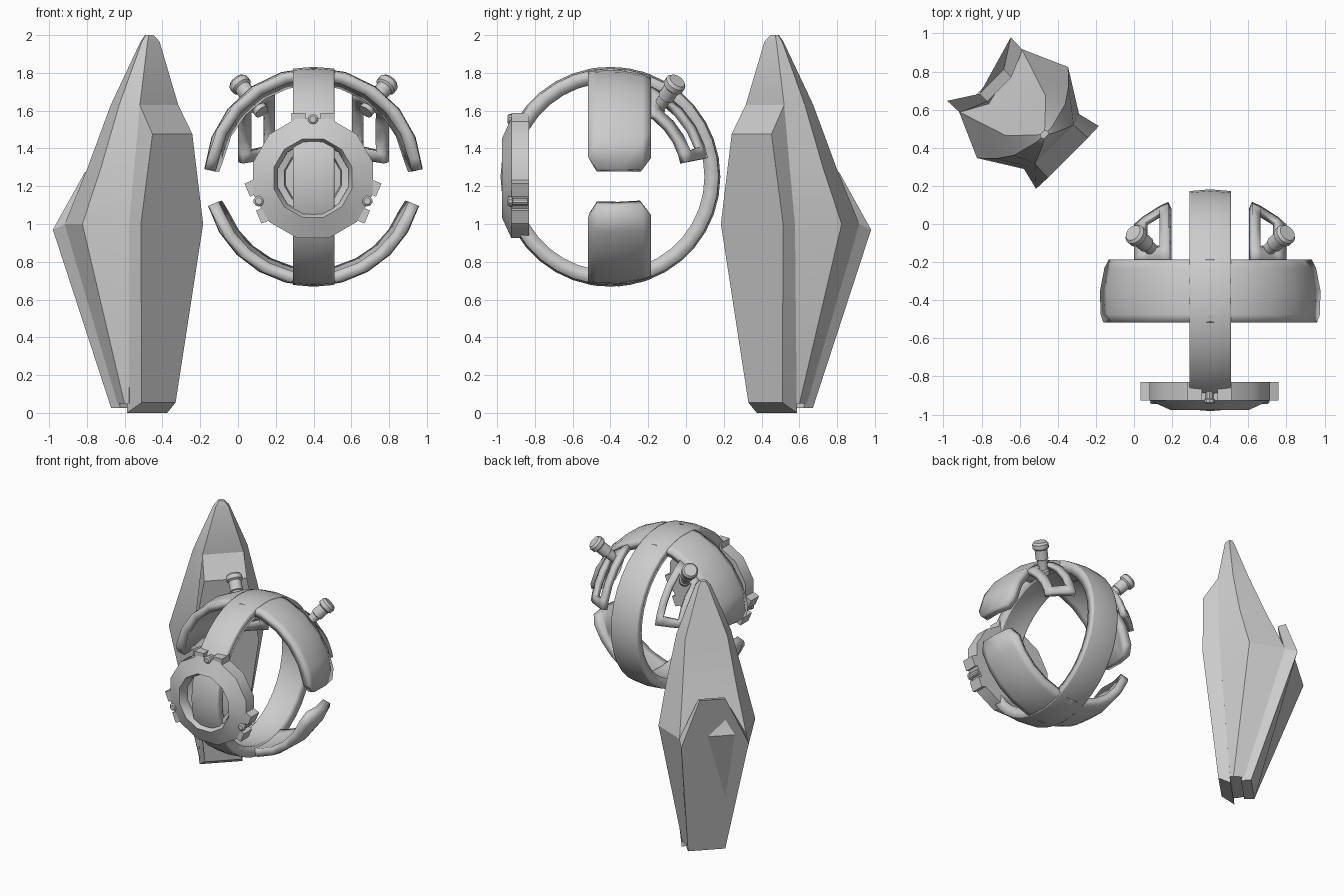
import bpy, bmesh, math
from mathutils import Vector, Matrix

if "Cube" in bpy.data.objects:
    bpy.data.objects.remove(bpy.data.objects["Cube"])

C = Vector((0.4, -0.4, 1.25))   # centre of the round device
R = 0.582                       # its outer radius


def finish(name, bm, angle=30, fix=True):
    if fix:
        bmesh.ops.recalc_face_normals(bm, faces=bm.faces)
    me = bpy.data.meshes.new(name)
    bm.to_mesh(me)
    bm.free()
    ob = bpy.data.objects.new(name, me)
    bpy.context.collection.objects.link(ob)
    bpy.ops.object.select_all(action='DESELECT')
    ob.select_set(True)
    bpy.context.view_layer.objects.active = ob
    bpy.ops.object.shade_smooth_by_angle(angle=math.radians(angle))
    return ob


def shell(name, rows, thick, closed=False, holes=()):
    """Curved sheet around C from a grid of offsets, thickened inwards."""
    bm = bmesh.new()
    g = [[bm.verts.new(C + p) for p in row] for row in rows]
    n = len(g)
    for i in range(n if closed else n - 1):
        for j in range(len(g[0]) - 1):
            if (i, j) in holes:
                continue
            k = (i + 1) % n
            f = bm.faces.new((g[i][j], g[k][j], g[k][j + 1], g[i][j + 1]))
            f.normal_update()
            if f.normal.dot(f.calc_center_median() - C) < 0:
                f.normal_flip()
    loose = [v for v in bm.verts if not v.link_faces]
    bmesh.ops.delete(bm, geom=loose, context='VERTS')
    ob = finish(name, bm, 30, False)
    m = ob.modifiers.new("thickness", 'SOLIDIFY')
    m.thickness, m.offset = thick, -1
    return ob


def loft(name, rings, angle=30):
    bm = bmesh.new()
    g = [[bm.verts.new(p) for p in r] for r in rings]
    n = len(g[0])
    for a, b in zip(g, g[1:]):
        for j in range(n):
            bm.faces.new((a[j], a[(j + 1) % n], b[(j + 1) % n], b[j]))
    bm.faces.new(g[0])
    bm.faces.new(g[-1])
    return finish(name, bm, angle)


def lathe(name, prof, n, origin, axis, angle=30):
    """Turned part: prof = (radius, distance along axis)."""
    q = axis.to_track_quat('Z', 'Y')
    rings = [[origin + q @ Vector((r * math.cos(t), r * math.sin(t), h))
              for t in ((k + .5) * 2 * math.pi / n for k in range(n))]
             for r, h in prof]
    return loft(name, rings, angle)


# main ring, standing in the y-z plane
rows = []
for i in range(36):
    t = 2 * math.pi * i / 36
    rows.append([Vector((x, math.cos(t) * math.sqrt(R * R - x * x),
                         math.sin(t) * math.sqrt(R * R - x * x)))
                 for x in (-.11, -.1, 0, .1, .11)])
shell("main_ring", rows, .075, closed=True)

# upper and lower cross bands with clipped corners
ys = (-.118, -.075, .05, .17, .215)
for name, sign, start in (("upper_band", 1, 4), ("lower_band", -1, 15.5)):
    rows = []
    for i in range(11):
        row = []
        for j, y in enumerate(ys):
            a = start + (6.5 if j in (0, 4) else 0)
            t = math.radians(a + (180 - 2 * a) * i / 10)
            r = math.sqrt(R * R - y * y)
            row.append(Vector((r * math.cos(t), y, sign * r * math.sin(t))))
        rows.append(row)
    shell(name, rows, .058)

# window frames and pegs behind the upper band, one on each side
for side, s in (("left", -1), ("right", 1)):
    rows = []
    for x in (.22, .265, .355, .40):
        r = math.sqrt(.57 ** 2 - x * x)
        end = 66 - (x - .22) * 28
        fr = (0, .14, .36, .6, .84, 1)
        rows.append([Vector((s * x, r * math.cos(t), r * math.sin(t)))
                     for t in (math.radians(11 + (end - 11) * f) for f in fr)])
    shell(side + "_window_frame", rows, .04, holes=((1, 1), (1, 2), (1, 3)))
    lathe(side + "_peg",
          [(.04, .50), (.04, .53), (.032, .54), (.036, .61), (.044, .615),
           (.044, .685), (.057, .695), (.057, .725), (.045, .74)],
          16, C, Vector((s * .55, .48, .69)).normalized())

# front lens housing with stepped dish
LC = Vector((.397, 0, 1.243))
lathe("lens_housing",
      [(.328, .83), (.328, .925), (.215, .975), (.192, .935), (.192, .905),
       (.157, .895), (.150, .865), (.08, .875), (.078, .86)],
      12, LC, Vector((0, -1, 0)))

# three clamp tabs with bolts
half = [(.04, .29), (.04, .345), (.115, .345), (.115, .26)]
outline = half + [(-w, r) for w, r in reversed(half)]
for i, deg in enumerate((90, 203, 337)):
    t = math.radians(deg)
    d = Vector((math.cos(t), 0, math.sin(t)))
    p = Vector((-d.z, 0, d.x))
    loft(f"clamp_tab_{i + 1}",
         [[LC + d * r + p * w + Vector((0, y, 0)) for w, r in outline]
          for y in (-.83, -.925)])
    lathe(f"clamp_bolt_{i + 1}", [(.022, .84), (.022, .915), (.028, .92), (.028, .937), (.018, .945)],
          10, LC + d * .312, Vector((0, -1, 0)))


# crystal: points given as (half width, distance along the diagonal, height)
def diag(v, u, z):
    return Vector(((u + v) / math.sqrt(2), (v - u) / math.sqrt(2), z))


def mirrored(pts):
    return [diag(*p) for p in pts] + [diag(-v, u, z) for v, u, z in reversed(pts)]


body = [  # z, back edge, side edge, front edge
    (.05, (.13, -.78), (.15, -.70), (.15, -.665)),
    (1.0, (.233, -1.065), (.338, -.827), (.204, -.612)),
    (1.3, (.19, -.935), (.27, -.755), (.175, -.60)),
    (1.63, (.148, -.805), (.19, -.70), (.144, -.591)),
    (1.965, (.035, -.695), (.055, -.665), (.045, -.632)),
    (2.0, (.015, -.68), (.025, -.665), (.018, -.65)),
]
loft("crystal_body", [mirrored([(v, u, z) for v, u in e]) for z, *e in body], 25)

# plates on the front and back of the crystal
loft("crystal_front_plate",
     [mirrored([(.15, -.68, 0), (.204, -.612, 1.0), (.144, -.591, 1.63)]),
      mirrored([(.127, -.594, .055), (.233, -.494, 1.0), (.149, -.491, 1.476)])], 20)
loft("crystal_back_plate",
     [mirrored([(.13, -.75, .026), (.233, -1.06, 1.0), (.09, -1.0, 1.26)]),
      mirrored([(.13, -.82, .026), (.236, -1.15, .97), (.09, -1.056, 1.275)])], 20)
